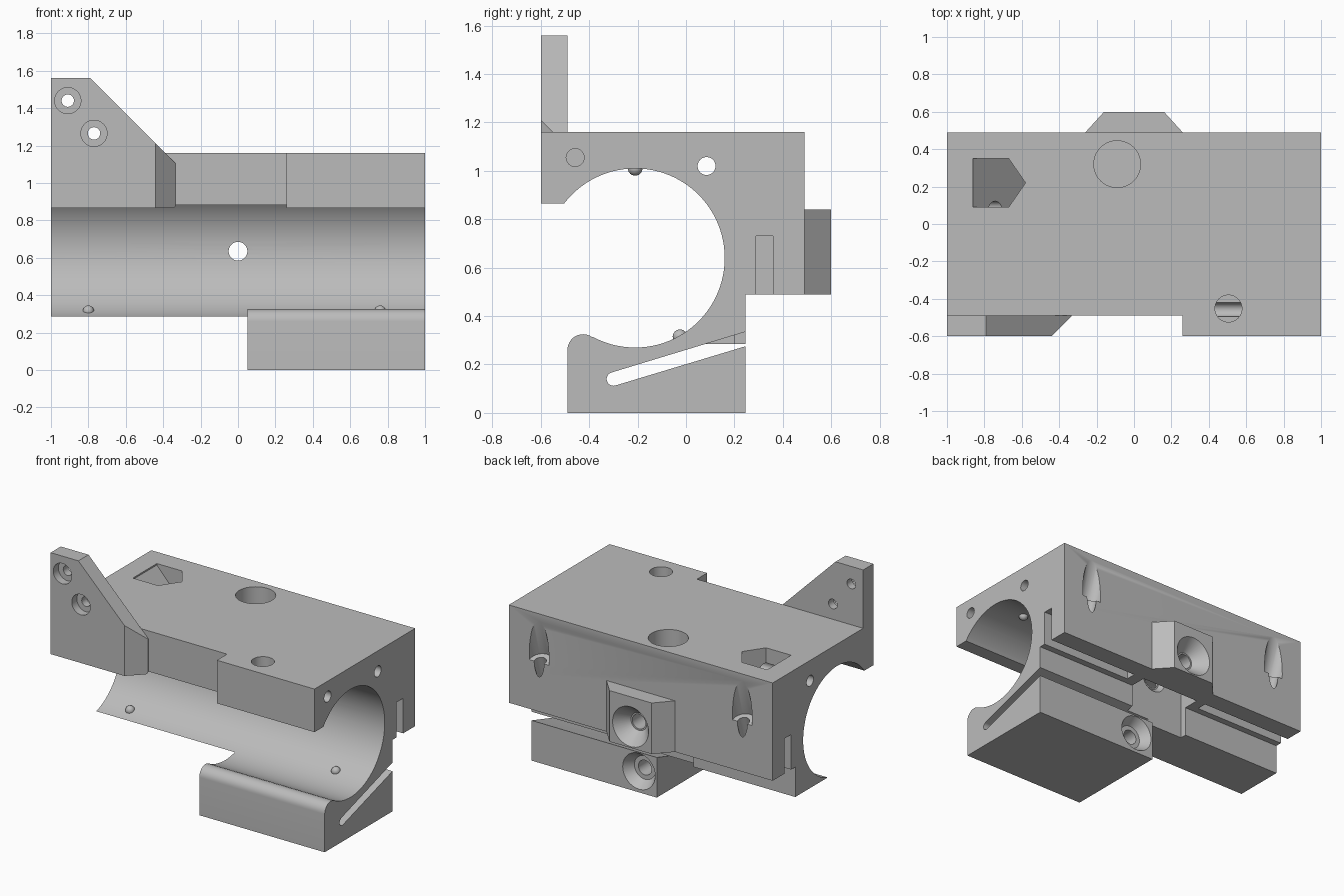
import bpy, bmesh, math
from mathutils import Vector

cube = bpy.data.objects.get("Cube")
if cube:
    bpy.data.objects.remove(cube, do_unlink=True)

grey = bpy.data.materials.new("plain grey")
grey.use_nodes = True
GREY = (0.5, 0.5, 0.5, 1)
grey.diffuse_color = GREY
grey.node_tree.nodes["Principled BSDF"].inputs["Base Color"].default_value = GREY


def finish(name, bm):
    bmesh.ops.recalc_face_normals(bm, faces=bm.faces)
    mesh = bpy.data.meshes.new(name)
    bm.to_mesh(mesh)
    bm.free()
    mesh.materials.append(grey)
    ob = bpy.data.objects.new(name, mesh)
    bpy.context.collection.objects.link(ob)
    return ob


def prism(name, axis, points, start, end):
    """Extrude a 2D outline along axis; the outline uses the other two axes in order."""
    def place(p, d):
        u, v = p
        return {"x": (d, u, v), "y": (u, d, v), "z": (u, v, d)}[axis]
    bm = bmesh.new()
    face = bm.faces.new([bm.verts.new(place(p, start)) for p in points])
    grown = bmesh.ops.extrude_face_region(bm, geom=[face])
    step = Vector(place((0, 0), end - start))
    bmesh.ops.translate(bm, vec=step, verts=[g for g in grown["geom"] if isinstance(g, bmesh.types.BMVert)])
    return finish(name, bm)


def box(name, x, y, z):
    return prism(name, "z", [(x[0], y[0]), (x[1], y[0]), (x[1], y[1]), (x[0], y[1])], *z)


def rod(name, start, end, r1, r2=None, sides=40):
    """Cylinder or cone between two points."""
    a, b = Vector(start), Vector(end)
    bm = bmesh.new()
    bmesh.ops.create_cone(bm, cap_ends=True, segments=sides, radius1=r1,
                          radius2=r1 if r2 is None else r2, depth=(b - a).length)
    bm.transform((b - a).to_track_quat("Z", "Y").to_matrix().to_4x4())
    bmesh.ops.translate(bm, vec=(a + b) / 2, verts=bm.verts)
    return finish(name, bm)


def combine(target, tool, operation):
    tool.hide_render = True
    mod = target.modifiers.new("cut", "BOOLEAN")
    mod.operation = operation
    mod.solver = "EXACT"
    mod.object = tool
    bpy.context.view_layer.objects.active = target
    bpy.ops.object.modifier_apply(modifier=mod.name)
    bpy.data.objects.remove(tool, do_unlink=True)


def cut(target, tool):
    combine(target, tool, "DIFFERENCE")


def arc(cy, cz, r, a0, a1, steps):
    angles = [math.radians(a0 + (a1 - a0) * i / steps) for i in range(steps + 1)]
    return [(cy + r * math.cos(a), cz + r * math.sin(a)) for a in angles]


# Main block, full length
body = prism("clamp_body", "x", [(-.49, 1.16), (.49, 1.16), (.49, .49), (.245, .49),
             (.245, .285), (-.15, .285), (-.21, .64), (-.49, .8)], -1, 1)

# Corner plate with sloped top, chamfered end and two counterbored holes
plate = prism("corner_plate", "y", [(-1, .865), (-1, 1.56), (-.79, 1.56),
              (-.335, 1.105), (-.335, .865)], -.6, -.49)
cut(plate, prism("cutter", "z", [(-.45, -.61), (-.325, -.485), (-.3, -.485), (-.3, -.61)], .8, 1.7))
for x, z in [(-.91, 1.44), (-.77, 1.265)]:
    cut(plate, rod("cutter", (x, -.65, z), (x, -.545, z), .07))
    cut(plate, rod("cutter", (x, -.65, z), (x, -.4, z), .033))

# Lower jaw with rounded lip
jaw = prism("lower_jaw", "x", [(-.49, 0), (.245, 0), (.245, .4), (0, .4), (-.21, .5), (-.33, .31)]
            + arc(-.425, .26, .065, 57, 180, 12), .05, 1)

# Front bar and back boss
bar = box("front_bar", (.26, 1), (-.6, -.4), (.865, 1.16))
boss = prism("back_boss", "z", [(-.26, .49), (-.16, .6), (.16, .6), (.26, .49), (.26, .45), (-.26, .45)], .49, .84)

for part in (plate, jaw, bar, boss):
    combine(body, part, "UNION")

# Main bore
cut(body, rod("cutter", (-1.2, -.21, .64), (1.2, -.21, .64), .37, sides=96))

# Slanted flex slot under the bore
slope = math.degrees(math.atan2(.168, .555))
cut(body, prism("cutter", "x", arc(-.3, .14, .028, 90 + slope, 270 + slope, 10)
                + [(.278, .285), (.278, .345)], .05, 1.2))

# Rail slots from both ends and the central cavity
for side in (-1, 1):
    lo, hi = sorted((side * .3, side * 1.1))
    cut(body, box("cutter", (lo, hi), (.29, .36), (.4, .73)))
cut(body, box("cutter", (-.23, .22), (.2, .36), (.28, .73)))

# Cross screw hole through boss and bore wall
cut(body, rod("cutter", (0, .61, .635), (0, .51, .635), .145, .06))
cut(body, rod("cutter", (0, .7, .635), (0, 0, .635), .05))
cut(body, rod("cutter", (0, .21, .635), (0, .175, .635), .1, .06))

# Jaw screw hole
cut(body, rod("cutter", (.185, .255, .145), (.185, .18, .145), .13, .08))
cut(body, rod("cutter", (.185, .3, .145), (.185, -.05, .145), .05))

# Lengthwise holes
cut(body, rod("cutter", (-1.1, .085, 1.02), (1.1, .085, 1.02), .037))
cut(body, rod("cutter", (.43, -.458, 1.055), (1.1, -.458, 1.055), .037))

# Round pockets in the top
cut(body, rod("cutter", (.505, -.452, 1.3), (.505, -.452, 1.055), .072))
cut(body, rod("cutter", (-.09, .32, 1.3), (-.09, .32, .86), .125))

# Pointed pocket in the top with a sloping floor
pocket = prism("cutter", "z", [(-.86, .09), (-.67, .09), (-.58, .22), (-.67, .35), (-.86, .35)], 0, 1.2)
for v in pocket.data.vertices:
    if v.co.z < .5:
        v.co.z = 1.15 - 1.1 * (v.co.x + .86)
cut(body, pocket)

# Inclined screw pockets on the back
for x in (-.77, .77):
    floor = Vector((x, .48, .83))
    tilt = Vector((0, .3, .954))
    cut(body, rod("cutter", floor, floor + tilt * .6, .075))
    cut(body, rod("cutter", floor + tilt * .1, floor - tilt * .2, .04))

# Small grip bumps inside the bore
bumps = []
for x in (-.8, .76):
    for y, z in [(-.025, .315), (-.21, 1.01)]:
        bm = bmesh.new()
        bmesh.ops.create_uvsphere(bm, u_segments=20, v_segments=12, radius=.03)
        bmesh.ops.translate(bm, vec=(x, y, z), verts=bm.verts)
        bumps.append(finish("grip_bump", bm))

# Smooth curved walls, keep edges sharp
for ob in [body] + bumps:
    bpy.ops.object.select_all(action="DESELECT")
    ob.select_set(True)
    bpy.context.view_layer.objects.active = ob
    bpy.ops.object.shade_smooth_by_angle(angle=math.radians(30))
